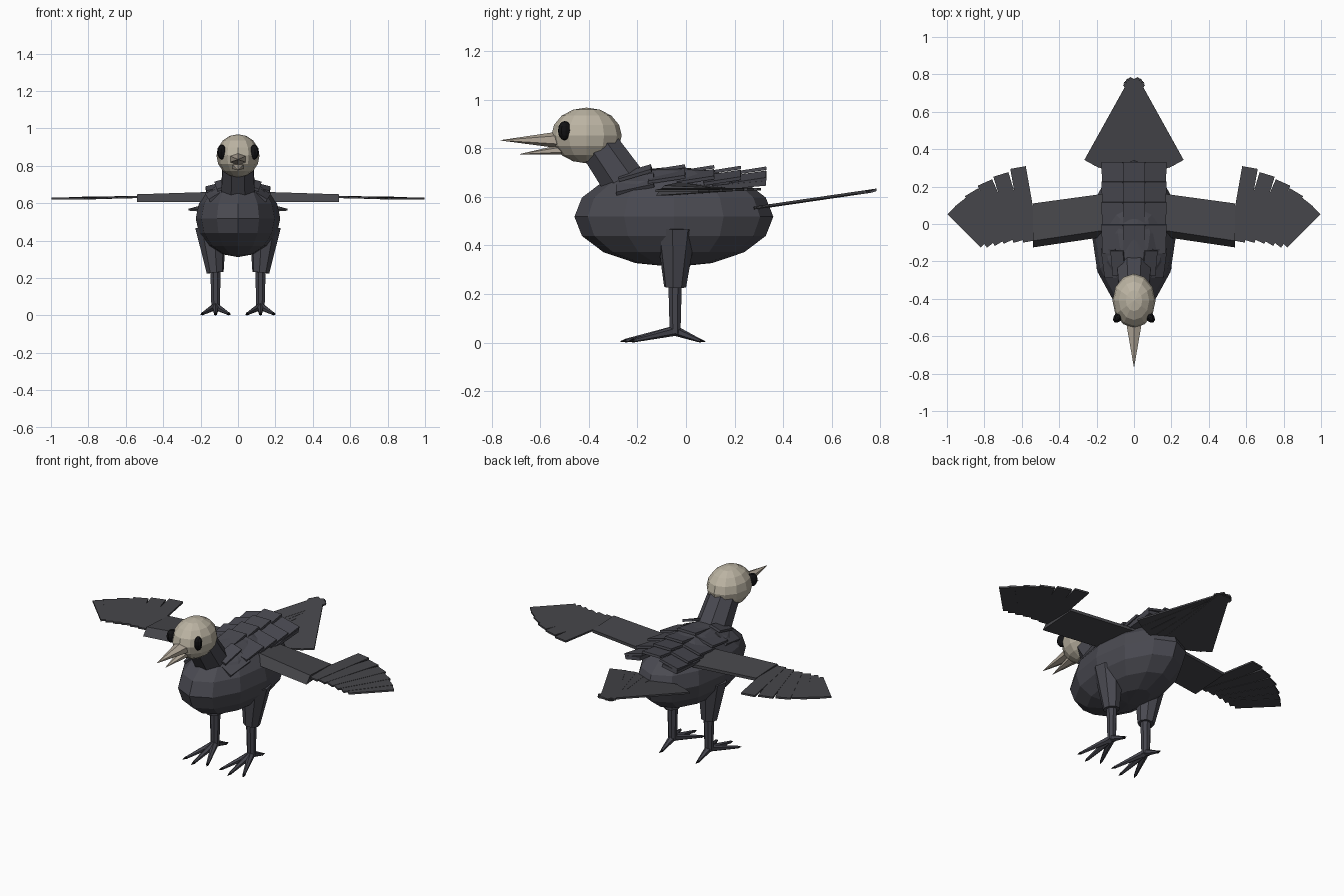
import bpy, math
from mathutils import Vector, Matrix, Euler

if "Cube" in bpy.data.objects:
    bpy.data.objects.remove(bpy.data.objects["Cube"], do_unlink=True)


def material(name, *rgb):
    m = bpy.data.materials.new(name)
    m.use_nodes = True
    m.diffuse_color = (*rgb, 1)
    m.node_tree.nodes["Principled BSDF"].inputs["Base Color"].default_value = (*rgb, 1)
    return m


slate = material("slate plumage", 0.068, 0.068, 0.083)
feather = material("feather grey", 0.062, 0.062, 0.07)
leg_grey = material("leg grey", 0.06, 0.06, 0.075)
cream = material("cream head", 0.5, 0.455, 0.365)
bill = material("bill beige", 0.44, 0.385, 0.315)
black = material("eye black", 0.006, 0.006, 0.007)


def mesh_object(name, verts, faces, mat):
    me = bpy.data.meshes.new(name)
    me.from_pydata([tuple(v) for v in verts], [], faces)
    me.update()
    ob = bpy.data.objects.new(name, me)
    bpy.context.collection.objects.link(ob)
    me.materials.append(mat)
    return ob


def ball(name, center, radii, mat, segments=12, rings=8, rot=(0, 0, 0)):
    bpy.ops.mesh.primitive_uv_sphere_add(segments=segments, ring_count=rings, location=center, rotation=rot)
    ob = bpy.context.object
    ob.name = name
    ob.scale = radii
    ob.data.materials.append(mat)
    return ob


def limb(name, start, end, r1, r2, mat, sides=8, squash=1.0):
    """Tapered prism between two points."""
    a, b = Vector(start), Vector(end)
    turn = (b - a).to_track_quat("Z", "Y")
    verts = []
    for p, r in ((a, r1), (b, r2)):
        for i in range(sides):
            t = math.tau * (i + 0.5) / sides
            verts.append(p + turn @ Vector((r * math.cos(t), squash * r * math.sin(t), 0)))
    faces = [(i, (i + 1) % sides, sides + (i + 1) % sides, sides + i) for i in range(sides)]
    faces += [tuple(reversed(range(sides))), tuple(range(sides, 2 * sides))]
    return mesh_object(name, verts, faces, mat)


BOX_FACES = [(0, 1, 3, 2), (4, 6, 7, 5), (0, 4, 5, 1), (2, 3, 7, 6), (0, 2, 6, 4), (1, 5, 7, 3)]


def plate(name, center, size, rot, mat):
    """Thin feather: size is width, length, thickness."""
    m = Matrix.Translation(center) @ Euler(rot).to_matrix().to_4x4()
    half = Vector(size) / 2
    verts = [m @ Vector((x * half.x, y * half.y, z * half.z))
             for x in (-1, 1) for y in (-1, 1) for z in (-1, 1)]
    return mesh_object(name, verts, BOX_FACES, mat)


# Body, neck and head
ball("body", (0, -0.05, 0.525), (0.226, 0.41, 0.207), slate)
limb("neck", (0, -0.25, 0.66), (0, -0.36, 0.82), 0.098, 0.088, slate)
ball("head", (0, -0.41, 0.86), (0.115, 0.145, 0.115), cream)

# Bill
limb("upper_bill", (0, -0.52, 0.842), (0, -0.765, 0.84), 0.05, 0.001, bill, 6, 0.7)
limb("lower_bill", (0, -0.5, 0.803), (0, -0.685, 0.783), 0.038, 0.001, bill, 6, 0.6)

# Back feathers in overlapping rows
for row, y in enumerate((-0.08, 0.04, 0.15, 0.255)):
    for col in (-1, 0, 1):
        z = 0.722 - 0.003 * row - abs(col) * 0.03
        plate("back_feather", (0.113 * col, y, z), (0.118, 0.155, 0.014),
              (math.radians(9), math.radians(14) * col, 0), slate)
for side in (-1, 1):
    plate("rump_feather", (side * 0.12, 0.22, 0.662), (0.1, 0.22, 0.02),
          (math.radians(5), math.radians(10) * side, 0), slate)

# Tail feathers fanned about the narrow rear end
for i in range(-4, 5):
    angle = math.radians(7.2 * i)
    tilt = Matrix.Translation((0, 0.73, 0.624)) @ Euler((0.145, 0, 0)).to_matrix().to_4x4()
    m = tilt @ Euler((0, 0, angle)).to_matrix().to_4x4()
    center = m @ Vector((0, -0.215, 0.001 * abs(i)))
    plate("tail_feather", center, (0.088, 0.51, 0.01), m.to_euler(), feather)

for side in (-1, 1):
    # Eyes
    ball("eye", (side * 0.087, -0.5, 0.88), (0.022, 0.031, 0.04), black, 10, 6, (0, 0, side * 0.6))

    # Shoulder and nape feathers
    plate("nape_feather", (side * 0.085, -0.21, 0.705), (0.07, 0.14, 0.014), (0.3, side * 0.3, 0), slate)
    plate("shoulder_feather", (side * 0.125, -0.21, 0.66), (0.09, 0.16, 0.016), (0.25, side * 0.55, 0), slate)

    # Wing arm with a sloped leading edge
    verts = []
    for x, lead, trail, top in ((0.1, -0.06, 0.17, 0.668), (0.54, -0.125, 0.11, 0.654)):
        section = ((lead, 0.612), (lead + 0.035, top), (trail, 0.645), (trail, 0.628))
        verts += [(side * x, y, z) for y, z in section]
    faces = [(i, (i + 1) % 4, 4 + (i + 1) % 4, 4 + i) for i in range(4)] + [(3, 2, 1, 0), (4, 5, 6, 7)]
    if side > 0:
        faces = [f[::-1] for f in faces]
    mesh_object("wing_arm", verts, [f[::-1] for f in faces], feather)

    # Flight feathers turning outwards toward the wing tip
    tips = ((0.62, 0.302), (0.712, 0.265), (0.797, 0.222), (0.868, 0.17), (0.925, 0.12), (0.967, 0.081))
    for i, (x, y) in enumerate(tips):
        angle = math.radians(80 - 7 * i)
        length = 0.4 - 0.03 * i
        direction = Vector((math.cos(angle), math.sin(angle), 0))
        center = Vector((x, y, 0.639 - 0.0015 * i)) - direction * length / 2
        center.x *= side
        plate("flight_feather", center, (0.084, length, 0.01),
              (0, 0, side * (angle - math.pi / 2)), feather)

    # Legs
    ankle = Vector((side * 0.12, -0.045, 0.055))
    limb("thigh", (side * 0.145, -0.04, 0.48), (side * 0.122, -0.045, 0.235), 0.085, 0.046, slate)
    limb("shin", (side * 0.12, -0.045, 0.25), ankle - Vector((0, 0, 0.012)), 0.03, 0.024, leg_grey)

    # Toes and claws
    for dx, dy in ((0, -0.2), (-0.07, -0.17), (0.07, -0.17), (0, 0.1)):
        tip = ankle + Vector((dx, dy, -0.04))
        limb("toe", ankle, tip, 0.021, 0.008, leg_grey, 6)
        outward = Vector((dx, dy, 0)).normalized() * 0.026
        limb("claw", tip, tip + outward + Vector((0, 0, -0.004)), 0.009, 0.001, black, 5)

# Settle the feet on the ground
bpy.context.view_layer.update()
meshes = [o for o in bpy.context.scene.objects if o.type == "MESH"]
low = min((o.matrix_world @ v.co).z for o in meshes for v in o.data.vertices)
for o in meshes:
    o.location.z -= low
